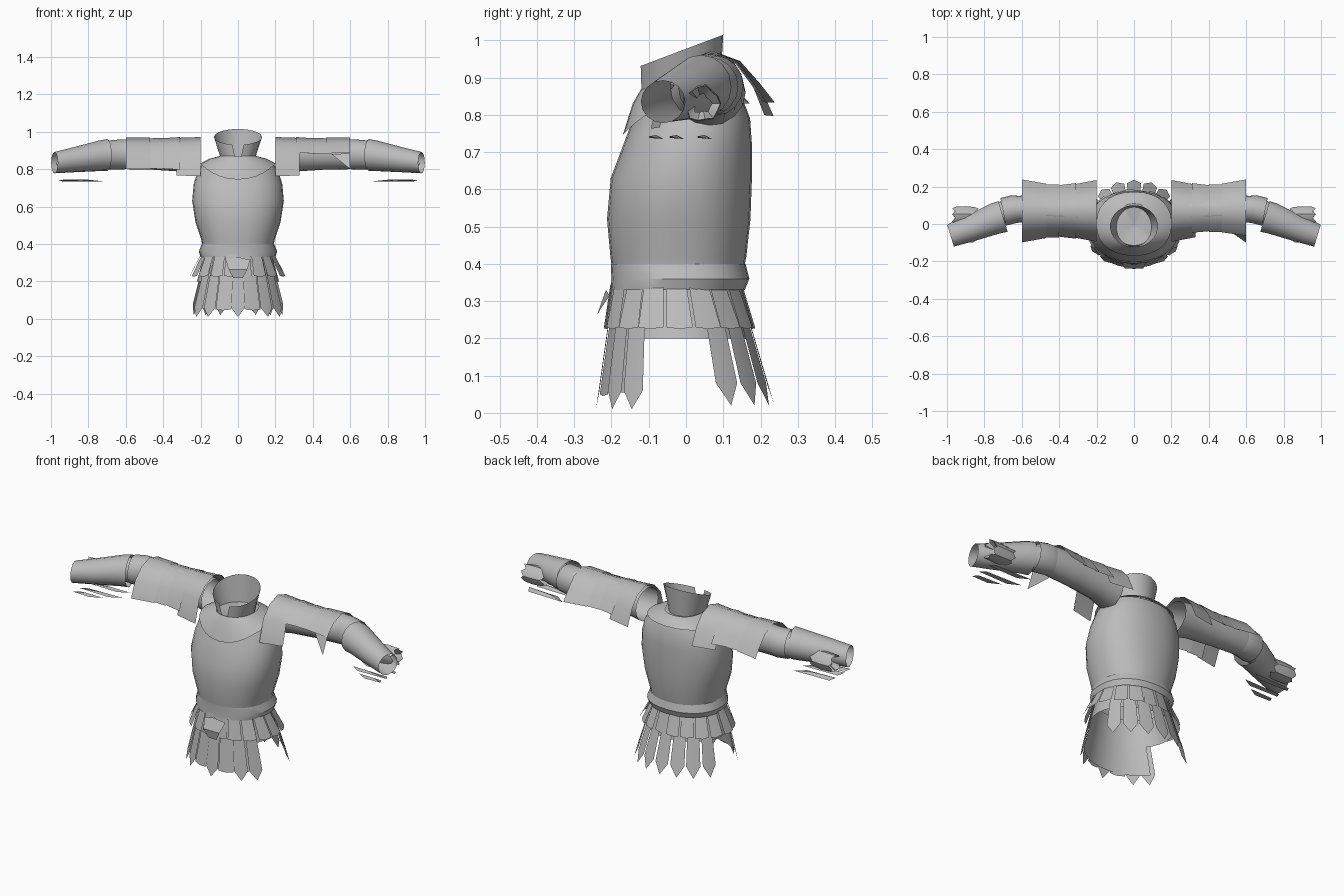
import bpy, math
from math import sin, cos, radians, pi

cube = bpy.data.objects.get("Cube")
if cube:
    bpy.data.objects.remove(cube, do_unlink=True)

steel = bpy.data.materials.new("plain_grey")
steel.use_nodes = True
GREY = (0.5, 0.5, 0.5, 1)
steel.diffuse_color = GREY
steel.node_tree.nodes["Principled BSDF"].inputs["Base Color"].default_value = GREY


def make(name, verts, faces, angle=32):
    mesh = bpy.data.meshes.new(name)
    mesh.from_pydata(verts, [], faces)
    mesh.materials.append(steel)
    ob = bpy.data.objects.new(name, mesh)
    bpy.context.collection.objects.link(ob)
    bpy.ops.object.select_all(action="DESELECT")
    ob.select_set(True)
    bpy.context.view_layer.objects.active = ob
    bpy.ops.object.shade_smooth_by_angle(angle=radians(angle))


def loft(name, rings, closed=True, angle=32):
    """Skin a list of equal length point rings."""
    n = len(rings[0])
    verts = [p for ring in rings for p in ring]
    faces = []
    for r in range(len(rings) - 1):
        for i in range(n if closed else n - 1):
            j = (i + 1) % n
            faces.append((r * n + i, r * n + j, (r + 1) * n + j, (r + 1) * n + i))
    make(name, verts, faces, angle)


def body_point(phi, z, a, front, back, power=0.9):
    """Point on a body section; phi = 0 is the front, growing to the left."""
    mid, half = (front + back) / 2, (back - front) / 2
    s, c = sin(phi), cos(phi)
    return (a * math.copysign(abs(s) ** power, s),
            mid - half * math.copysign(abs(c) ** power, c), z)


around = [2 * pi * i / 28 for i in range(28)]

# Cuirass, closed under the collar
sections = [(.33, .185, -.19, .14), (.36, .186, -.195, .15), (.42, .195, -.203, .162),
            (.52, .228, -.212, .173), (.63, .245, -.202, .177), (.72, .237, -.168, .177),
            (.79, .215, -.142, .172), (.835, .185, -.128, .155), (.865, .1, -.115, .11),
            (.85, .001, -.011, -.009)]
loft("cuirass", [[body_point(p, *s) for p in around] for s in sections])

# Waist band
waist = [(.4, .193, -.202, .16), (.36, .21, -.2, .17), (.33, .2, -.202, .158)]
loft("waist_band", [[body_point(p, *s) for p in around] for s in waist])

# Gorget lying on the shoulders, dipping at the chest
def dip(p):
    return max(cos(p), 0) ** 2

loft("gorget", [
    [body_point(p, .87, .1, -.12, .112) for p in around],
    [body_point(p, .855 - .025 * dip(p), .155, -.143, .148) for p in around],
    [body_point(p, .83 - .085 * dip(p), .202, -.17, .172) for p in around]])

# Standing collar with a front notch, higher at the back
def collar_ring(gap, z, rise, a, front, back):
    start = radians(gap)
    steps = [start + (2 * pi - 2 * start) * i / 24 for i in range(25)]
    return [body_point(p, z + rise * (1 - cos(p)) / 2, a, front, back, 1) for p in steps]

loft("collar", [collar_ring(8, .85, 0, .09, -.12, .09),
                collar_ring(14, .93, .085, .128, -.125, .1)], closed=False)


# Skirt of hanging strips
def skirt_point(phi, z, out=0):
    t = (.33 - z) / .33
    return ((.19 + .09 * t + out) * sin(phi),
            -.025 + .025 * t - (.168 + .072 * t + out) * cos(phi), z)


def strip(name, deg, half, top, shoulder, tip, out, flare=0):
    left, mid, right = (radians(deg + d) for d in (-half, 0, half))
    low = [skirt_point(p, z, out + flare)
           for p, z in ((left, shoulder), (mid, tip), (right, shoulder))]
    loft(name, [[skirt_point(p, top, out) for p in (left, mid, right)], low], closed=False)


loft("inner_skirt", [[skirt_point(p, z, -.006) for p in around] for z in (.34, .2)])
front_arc = [radians(d) for d in range(-56, 57, 8)]
loft("front_skirt_panel", [[skirt_point(p, z, -.006) for p in front_arc]
                           for z in (.33, .055)], closed=False)
for deg in (0, 35, -35, 53, -53):
    strip("front_strip", deg, 8, .34, .06, .01, .003)
for deg in (17.5, -17.5):
    strip("inner_front_strip", deg, 9, .34, .05, .045, .001)
for deg in (180, 160, -160, 141, -141, 121, -121):
    strip("back_strip", deg, 8.5, .34, .08, .02, .003)
for k in range(18):
    strip("short_lappet", 20 * k + 10, 9, .345, .23, .225, .008 + .004 * (k % 2),
          .03 * abs(sin(radians(20 * k + 10))) ** 2)

# Belt clasp plate at the front
make("belt_clasp",
     [(-.065, -.205, .315), (0, -.215, .33), (.065, -.205, .315), (.05, -.238, .265),
      (-.05, -.238, .265), (.025, -.228, .217), (-.025, -.228, .217)],
     [(0, 4, 3, 2, 1), (4, 6, 5, 3)])


# Arms
def tube(name, side, stations, slant=0, n=16):
    """Stations are x, y, z, half depth, half height; slant turns the rings."""
    turn = [2 * pi * i / n for i in range(n)]
    loft(name, [[(side * (x + slant * ry * cos(t)), y + ry * cos(t), z + rz * sin(t))
                 for t in turn] for x, y, z, ry, rz in stations])


shell = [(-.165, -.08), (-.13, .01), (-.075, .07), (0, .098),
         (.075, .07), (.125, .01), (.165, -.045)]


def shoulder_plate(name, side, x0, x1, depth0, depth1, height0, height1, drop=0, skip=0):
    """Curved plate over the arm; skip leaves off points at the front edge."""
    rings = []
    for x, d, h in ((x0, depth0, height0), (x1, depth1, height1)):
        ring = [(side * x, .07 + y * d, .876 + z * h) for y, z in shell]
        for end in (0, -1):
            px, py, pz = ring[end]
            ring[end] = (px, py, pz - drop)
        rings.append(ring[skip:])
    loft(name, rings, closed=False, angle=45)


for side, label in ((1, "left"), (-1, "right")):
    tube(label + "_sleeve", side,
         [(.2, .06, .86, .1, .09), (.3, .07, .875, .085, .088), (.45, .075, .88, .078, .083),
          (.6, .08, .88, .072, .08), (.67, .075, .875, .068, .07), (.76, .04, .87, .06, .065)])
    tube(label + "_elbow_guard", side,
         [(.6, .08, .88, .07, .08), (.64, .08, .878, .074, .08), (.7, .065, .876, .074, .077)],
         slant=.2)
    tube(label + "_bracer", side,
         [(.7, .04, .876, .082, .085), (.74, .03, .872, .08, .082),
          (.87, -.022, .852, .068, .068), (.981, -.062, .835, .059, .057)], slant=.3)

    # Overlapping shoulder plates; the left arm lacks the front flap
    cut = 1 if side > 0 else 0
    shoulder_plate(label + "_shoulder_cap", side, .2, .33, 1, .85, .98, .93, .035)
    shoulder_plate(label + "_shoulder_lame", side, .31, .42, .9, .82, .98, .9, skip=cut)
    shoulder_plate(label + "_upper_arm_lame", side, .4, .5, .86, .86, .93, .9, skip=cut)
    shoulder_plate(label + "_upper_arm_guard", side, .47, .6, .88, 1.02, .95, .95, skip=cut)

    # Ragged wrist cuff behind the bracer, folded inward at the open end
    cuff = []
    for x, radius, jag in ((.85, .048, -.02), (.9, .053, 0), (.955, .05, .018), (.93, .028, 0)):
        cuff.append([(side * (x + (jag if i % 2 else 0)),
                      .042 + (radius - .004 * (i % 3)) * cos(2 * pi * i / 14),
                      .83 + (radius - .004 * (i % 3)) * sin(2 * pi * i / 14))
                     for i in range(14)])
    loft(label + "_wrist_cuff", cuff)

    # Thin blades below the forearm
    for y, x0 in ((-.08, .8), (-.025, .72), (.05, .72)):
        make(label + "_forearm_blade",
             [(side * x0, y + .02, .735), (side * (x0 + .06), y - .018, .738),
              (side * .96, y - .02, .742), (side * .94, y + .015, .735),
              (side * (x0 + .1), y, .746)],
             [(0, 1, 2, 3), (0, 1, 4), (1, 2, 4), (2, 3, 4), (3, 0, 4)])

# Torn corner left of the front flap on the left arm
make("left_torn_flap", [(.5, -.03, .88), (.6, -.06, .885), (.6, -.1, .8)], [(0, 1, 2)])
